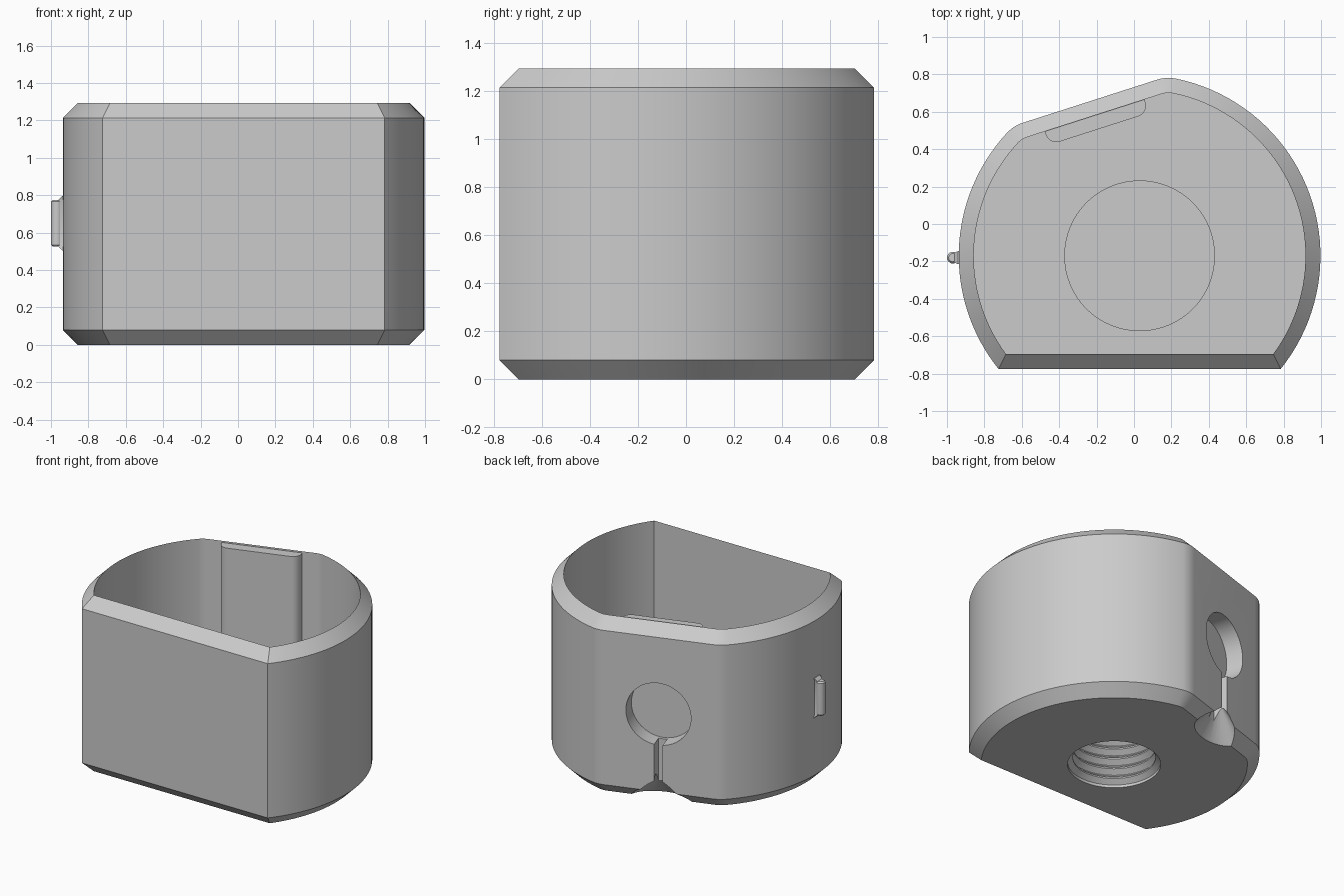
import bpy, bmesh, math
from math import radians, cos, sin, acos, pi
from mathutils import Matrix, Vector

cube = bpy.data.objects.get("Cube")
if cube:
    bpy.data.objects.remove(cube, do_unlink=True)

grey = bpy.data.materials.new("plain grey")
grey.use_nodes = True
grey.diffuse_color = (0.6, 0.6, 0.6, 1)
grey.node_tree.nodes["Principled BSDF"].inputs["Base Color"].default_value = (0.6, 0.6, 0.6, 1)

# Main sizes
CENTRE = Vector((0.03, -0.17, 0))
R, FLAT, FRONT, FILLET = 0.967, 0.868, 0.605, 0.2
WALL, TOP = 0.08, 1.293
TILT = radians(17.8)
# Local frame of the slanted back flat: x along it, y outward, z up
FRAME = Matrix.Translation(CENTRE) @ Matrix.Rotation(TILT, 4, 'Z')


def arc(cx, cy, r, a, b, n):
    return [(cx + r * cos(a + (b - a) * i / n), cy + r * sin(a + (b - a) * i / n))
            for i in range(n + 1)]


def stack(name, rings, matrix=Matrix()):
    """Closed solid lofted through (outline, z) rings."""
    bm = bmesh.new()
    loops = [[bm.verts.new((x, y, z)) for x, y in pts] for pts, z in rings]
    for lo, hi in zip(loops, loops[1:]):
        for i in range(len(lo)):
            j = (i + 1) % len(lo)
            bm.faces.new((lo[i], lo[j], hi[j], hi[i]))
    bm.faces.new(loops[0][::-1])
    bm.faces.new(loops[-1])
    bm.transform(matrix)
    bmesh.ops.recalc_face_normals(bm, faces=bm.faces)
    mesh = bpy.data.meshes.new(name)
    bm.to_mesh(mesh)
    bm.free()
    obj = bpy.data.objects.new(name, mesh)
    bpy.context.collection.objects.link(obj)
    mesh.materials.append(grey)
    return obj


def circle(r, n=64):
    return arc(0, 0, r, 0, 2 * pi, n)[:-1]


def rect(x0, x1, y0, y1):
    return [(x0, y0), (x1, y0), (x1, y1), (x0, y1)]


def activate(obj):
    bpy.ops.object.select_all(action='DESELECT')
    obj.select_set(True)
    bpy.context.view_layer.objects.active = obj


def combine(obj, tool, operation):
    activate(obj)
    mod = obj.modifiers.new("combine", 'BOOLEAN')
    mod.operation, mod.solver, mod.object = operation, 'EXACT', tool
    bpy.ops.object.modifier_apply(modifier=mod.name)
    bpy.data.objects.remove(tool, do_unlink=True)


def outline(t):
    """Body outline moved inward by t: round, flat front, filleted slanted back."""
    h = acos((FRONT - t) / (R - t))
    b = acos((FLAT - FILLET) / (R - FILLET))
    n = pi / 2 + TILT
    pts = arc(0, 0, R - t, h - pi / 2, n - b, 40)
    for start, end, side in ((n - b, n, -b), (n, n + b, b)):
        fx = (R - FILLET) * cos(n + side)
        fy = (R - FILLET) * sin(n + side)
        f = arc(fx, fy, FILLET - t, start, end, 6)
        pts += f[1:] if side < 0 else f[:-1]
    return pts + arc(0, 0, R - t, n + b, 1.5 * pi - h, 32)


# Hollow body with chamfered rims and a floor
body = stack("case_body", [(outline(WALL), 0), (outline(0), WALL),
                           (outline(0), TOP - WALL), (outline(WALL), TOP),
                           (outline(WALL), WALL)], Matrix.Translation(CENTRE))

# Rounded pad inside the slanted wall
w, c, inner = 0.28, 0.06, 0.712
pad = ([(w, 0.795), (-w, 0.795)] + arc(c - w, inner + c, c, pi, 1.5 * pi, 8)
       + arc(w - c, inner + c, c, 1.5 * pi, 2 * pi, 8))
combine(body, stack("pad", [(pad, 0.04), (pad, TOP - 0.012)], FRAME), 'UNION')

# Capped boss on the floor
combine(body, stack("boss", [(circle(0.403), 0.04), (circle(0.403), 0.5)],
                    Matrix.Translation(CENTRE)), 'UNION')

# Threaded blind hole from below
pitch = 0.075
rings = [(circle(0.31), -0.05)]
for i in range(5):
    z = 0.02 + i * pitch
    rings += [(circle(0.31), z), (circle(0.275), z + 0.03),
              (circle(0.275), z + 0.04), (circle(0.31), z + 0.07)]
rings.append((circle(0.31), 0.42))
combine(body, stack("thread", rings, Matrix.Translation(CENTRE)), 'DIFFERENCE')

# Round pocket in the slanted back
pocket = FRAME @ Matrix.Translation((0, 0, 0.65)) @ Matrix.Rotation(-pi / 2, 4, 'X')
combine(body, stack("pocket", [(circle(0.227), 0.743), (circle(0.227), 1.1)], pocket),
        'DIFFERENCE')

# Narrow channel below the pocket, flaring out at the base
slot = rect(-0.03, 0.03, 0.765, 1.1)
combine(body, stack("channel", [(slot, -0.1), (slot, 0.46)], FRAME), 'DIFFERENCE')
flare = FRAME @ Matrix.Translation((0, 0.83, 0)) @ Matrix.Diagonal((1, 0.65, 1, 1))
combine(body, stack("flare", [(circle(0.25, 32), -0.03), (circle(0.02, 32), 0.2)], flare),
        'DIFFERENCE')

# Small side catch: round bar on a tapered foot
bar = stack("catch_bar", [(circle(0.022, 24), 0.525), (circle(0.031, 24), 0.535),
                          (circle(0.031, 24), 0.765), (circle(0.022, 24), 0.775)],
            Matrix.Translation((-0.969, -0.18, 0)))
foot = stack("catch_foot", [(rect(-0.94, -0.91, -0.215, -0.145), 0.505),
                            (rect(-0.965, -0.91, -0.205, -0.155), 0.53),
                            (rect(-0.965, -0.91, -0.205, -0.155), 0.77),
                            (rect(-0.94, -0.91, -0.215, -0.145), 0.795)])

for obj in (body, bar, foot):
    activate(obj)
    bpy.ops.object.shade_smooth_by_angle(angle=radians(25))
